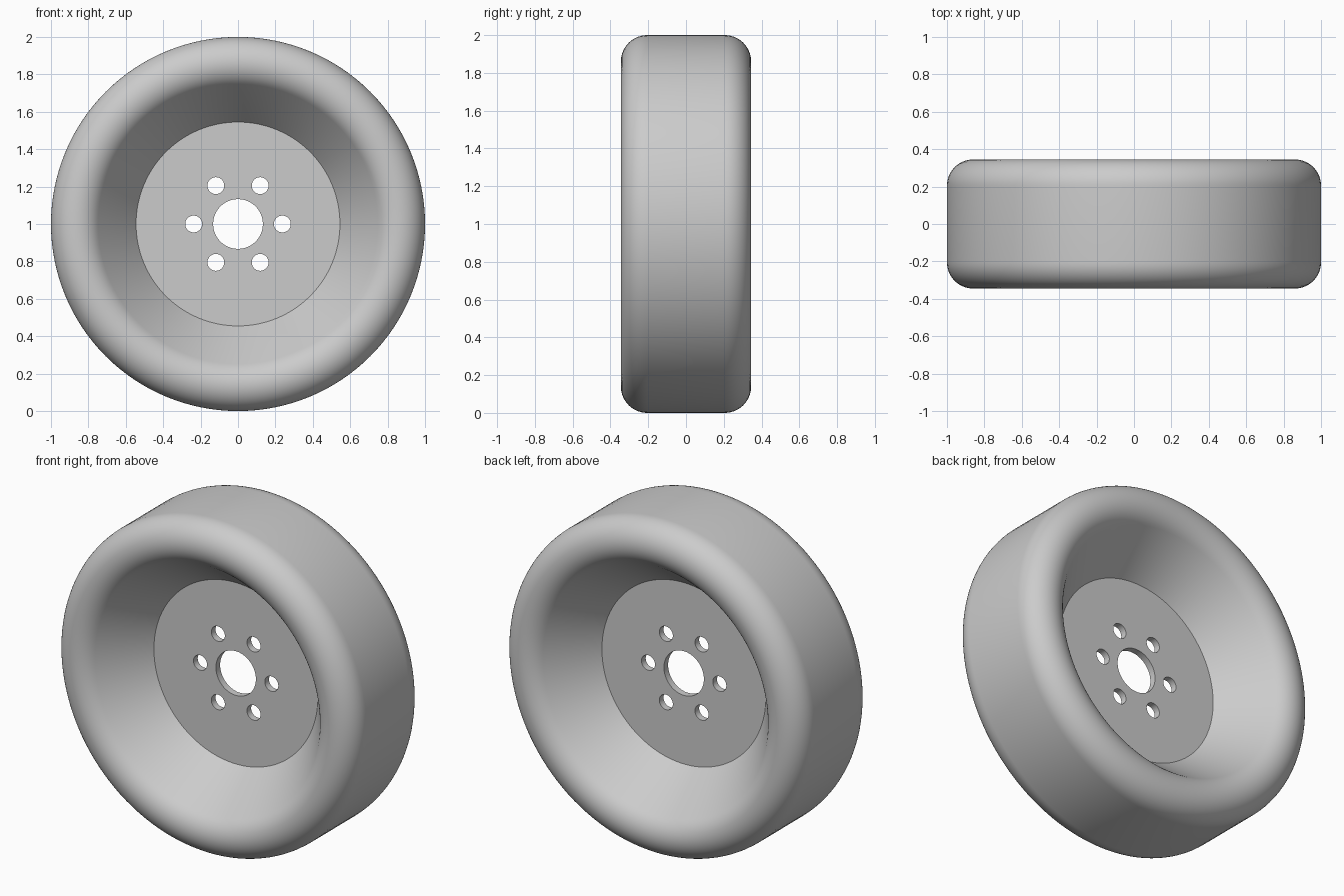
import bpy, bmesh
from math import sin, cos, pi, radians, hypot, atan2, asin
from mathutils import Matrix, Vector

cube = bpy.data.objects.get("Cube")
if cube:
    bpy.data.objects.remove(cube)

RADIUS, HALF_WIDTH, FILLET = 1.0, 0.345, 0.14
DISC_R, DISC_HALF = 0.545, 0.02
BORE_R, BOLT_R, BOLT_CIRCLE = 0.133, 0.045, 0.237
SEGMENTS = 128

grey = bpy.data.materials.new("light_grey")
grey.use_nodes = True
grey.diffuse_color = (0.6, 0.6, 0.6, 1)
grey.node_tree.nodes["Principled BSDF"].inputs["Base Color"].default_value = grey.diffuse_color


def add_object(name, bm):
    bmesh.ops.recalc_face_normals(bm, faces=bm.faces)
    mesh = bpy.data.meshes.new(name)
    bm.to_mesh(mesh)
    bm.free()
    mesh.materials.append(grey)
    obj = bpy.data.objects.new(name, mesh)
    bpy.context.collection.objects.link(obj)
    obj.location.z = RADIUS
    return obj


# Half profile (radius, depth): dish cone, then rounded rim up to the tread
cr, cd = RADIUS - FILLET, HALF_WIDTH - FILLET
dr, dd = cr - DISC_R, cd - DISC_HALF
cone_angle = atan2(dd, dr) + asin(FILLET / hypot(dr, dd))
start = cone_angle + pi / 2
half = [(DISC_R, DISC_HALF)]
for i in range(21):
    a = start * (1 - i / 20)
    half.append((cr + FILLET * cos(a), cd + FILLET * sin(a)))
profile = half + [(r, -d) for r, d in reversed(half)]

# Wheel body: revolve the profile, then close both disc faces
bm = bmesh.new()
verts = [bm.verts.new((r, d, 0)) for r, d in profile]
edges = [bm.edges.new(pair) for pair in zip(verts, verts[1:])]
bmesh.ops.spin(bm, geom=verts + edges, cent=(0, 0, 0), axis=(0, 1, 0),
               angle=2 * pi, steps=SEGMENTS, use_duplicate=False)
bmesh.ops.remove_doubles(bm, verts=bm.verts, dist=0.0001)
bmesh.ops.holes_fill(bm, edges=[e for e in bm.edges if e.is_boundary], sides=0)
wheel = add_object("wheel", bm)

# Cutter for the centre bore and the six bolt holes
bm = bmesh.new()
holes = [(0, 0, BORE_R)]
for i in range(6):
    a = i * pi / 3
    holes.append((BOLT_CIRCLE * cos(a), BOLT_CIRCLE * sin(a), BOLT_R))
for x, z, r in holes:
    place = Matrix.Translation(Vector((x, 0, z))) @ Matrix.Rotation(pi / 2, 4, 'X')
    bmesh.ops.create_cone(bm, cap_ends=True, segments=48, radius1=r, radius2=r,
                          depth=0.2, matrix=place)
cutter = add_object("hole_cutter", bm)
cutter.hide_render = True

cut = wheel.modifiers.new("holes", 'BOOLEAN')
cut.operation = 'DIFFERENCE'
cut.solver = 'EXACT'
cut.object = cutter

# Apply the holes and smooth the round surfaces
bpy.ops.object.select_all(action='DESELECT')
wheel.select_set(True)
bpy.context.view_layer.objects.active = wheel
bpy.ops.object.modifier_apply(modifier=cut.name)
bpy.data.objects.remove(cutter)
bpy.ops.object.shade_smooth_by_angle(angle=radians(30))
